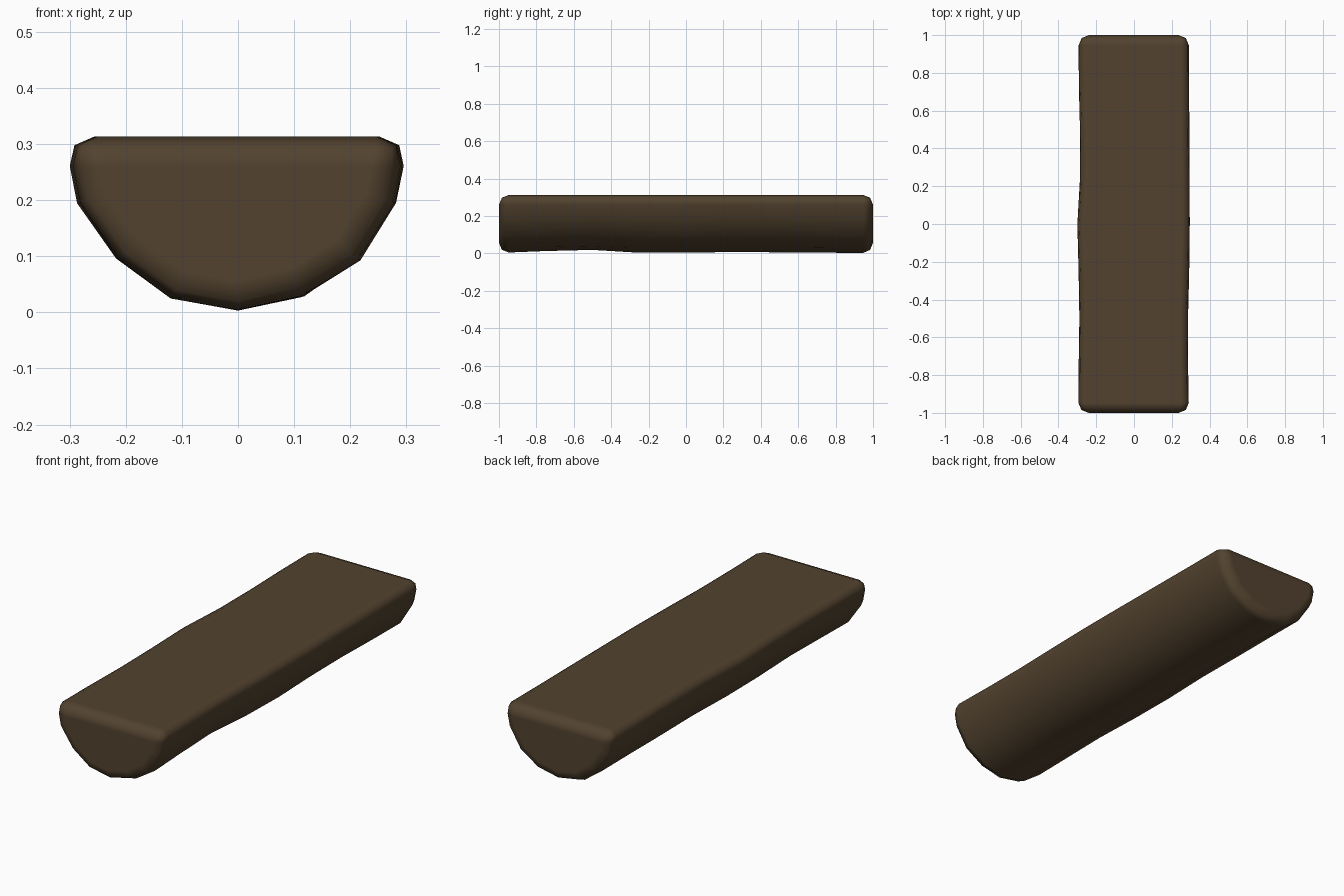
import bpy, bmesh, math

if "Cube" in bpy.data.objects:
    bpy.data.objects.remove(bpy.data.objects["Cube"])

# Half log: one row per cross-section along y -> left width, right width, underside height
stations = [
    (.304, .301, .003), (.304, .297, .013), (.300, .296, .019),
    (.303, .302, .004), (.310, .306, .004), (.296, .305, .008),
    (.296, .303, .006), (.302, .301, .004), (.303, .301, .003),
]
SIDES, TOP = 8, 0.313

bm = bmesh.new()
rings = []
for i, (left, right, low) in enumerate(stations):
    y = -1 + 2 * i / (len(stations) - 1)
    ring = []
    for k in range(SIDES + 1):
        a = math.pi * k / SIDES
        c = math.cos(a)
        x = -c * (left if c > 0 else right)
        # slight hand-hewn unevenness on the round side
        wob = 1 + 0.012 * math.sin(a) * math.sin(2.3 * k + 1.7 * i) * (k != SIDES // 2)
        z = TOP - math.sin(a) * (TOP - low) * wob
        ring.append(bm.verts.new((x * wob, y, z)))
    rings.append(ring)

# Bark strips and flat top
for r0, r1 in zip(rings, rings[1:]):
    n = len(r0)
    for k in range(n):
        j = (k + 1) % n
        bm.faces.new((r0[k], r0[j], r1[j], r1[k]))
# Sawn ends
bm.faces.new(rings[0])
bm.faces.new(rings[-1])
bmesh.ops.recalc_face_normals(bm, faces=bm.faces)
for f in bm.faces:
    f.smooth = True

mesh = bpy.data.meshes.new("half_log")
bm.to_mesh(mesh)
bm.free()
log = bpy.data.objects.new("half_log", mesh)
bpy.context.collection.objects.link(log)

# Rounded rims on the ends and long top edges
bev = log.modifiers.new("rounded_edges", 'BEVEL')
bev.width = 0.053
bev.segments = 2
bev.limit_method = 'ANGLE'
bev.angle_limit = math.radians(50)
bev.harden_normals = True

mat = bpy.data.materials.new("dark_wood")
mat.diffuse_color = (0.085, 0.055, 0.028, 1)
mat.use_nodes = True
mat.node_tree.nodes["Principled BSDF"].inputs["Base Color"].default_value = mat.diffuse_color
mesh.materials.append(mat)
